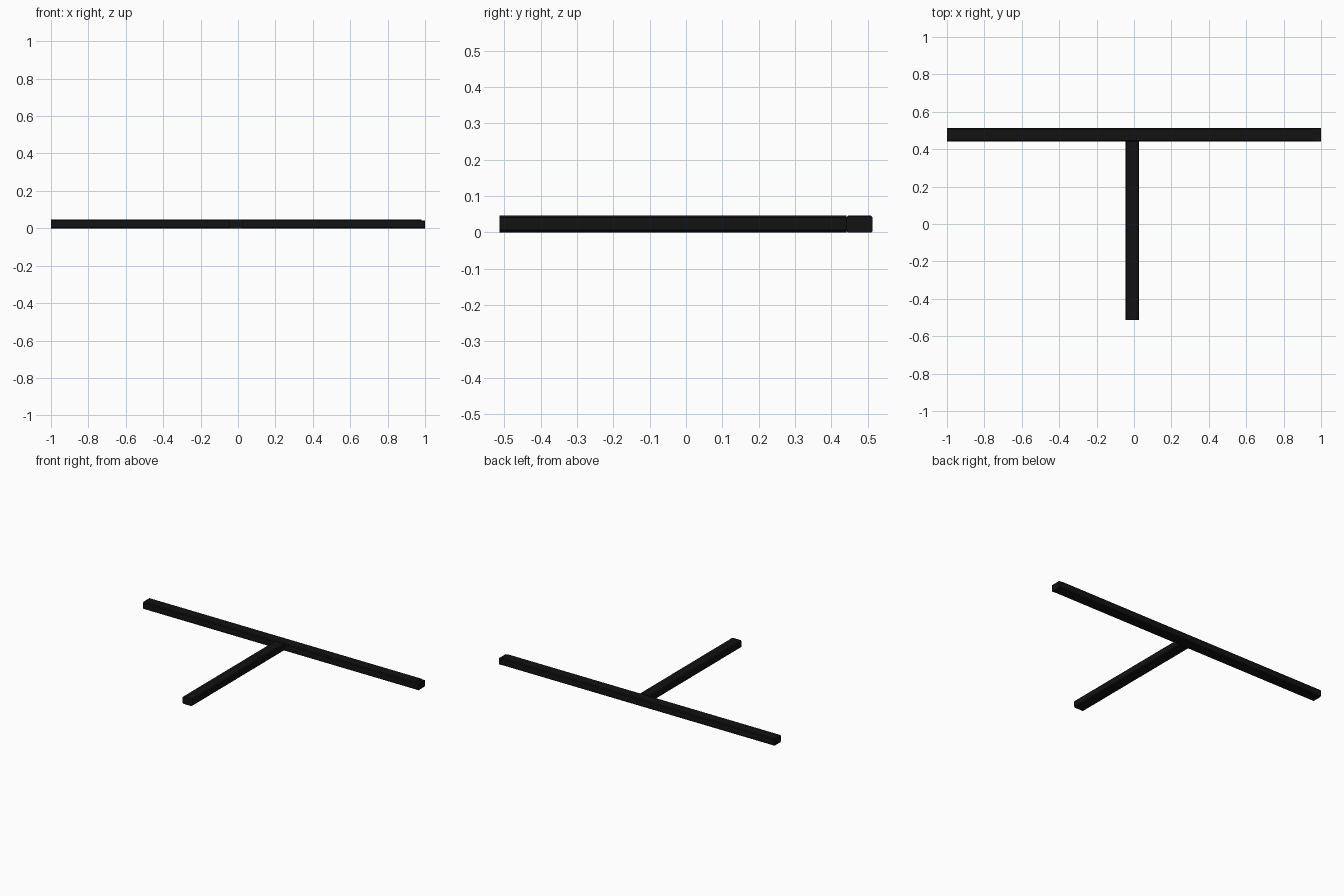
import bpy, bmesh

if "Cube" in bpy.data.objects:
    bpy.data.objects.remove(bpy.data.objects["Cube"])

black = bpy.data.materials.new("black")
black.diffuse_color = (0.006, 0.006, 0.006, 1)
black.use_nodes = True
black.node_tree.nodes["Principled BSDF"].inputs["Base Color"].default_value = black.diffuse_color


def bar(name, lo, hi, axis, chamfer):
    """Box from lo to hi with chamfered edges along the given axis."""
    bm = bmesh.new()
    bmesh.ops.create_cube(bm, size=1)
    for v in bm.verts:
        v.co = [(a + b) / 2 + c * (b - a) for a, b, c in zip(lo, hi, v.co)]
    long_edges = [e for e in bm.edges
                  if abs((e.verts[0].co - e.verts[1].co).normalized()[axis]) > 0.9]
    bmesh.ops.bevel(bm, geom=long_edges, offset=chamfer, segments=1,
                    profile=0.5, affect='EDGES')
    bmesh.ops.recalc_face_normals(bm, faces=bm.faces)
    mesh = bpy.data.meshes.new(name)
    bm.to_mesh(mesh)
    bm.free()
    mesh.materials.append(black)
    obj = bpy.data.objects.new(name, mesh)
    bpy.context.collection.objects.link(obj)
    return obj


# Crossbar along x, with a slightly lower cap on its right end
bar("crossbar", (-1, 0.442, 0), (0.98, 0.513, 0.047), 0, 0.005)
bar("crossbar_end_cap", (0.98, 0.442, 0), (1, 0.513, 0.043), 0, 0.003)

# Stem running forward from the crossbar
bar("stem", (-0.045, -0.513, 0), (0.027, 0.442, 0.047), 1, 0.006)
